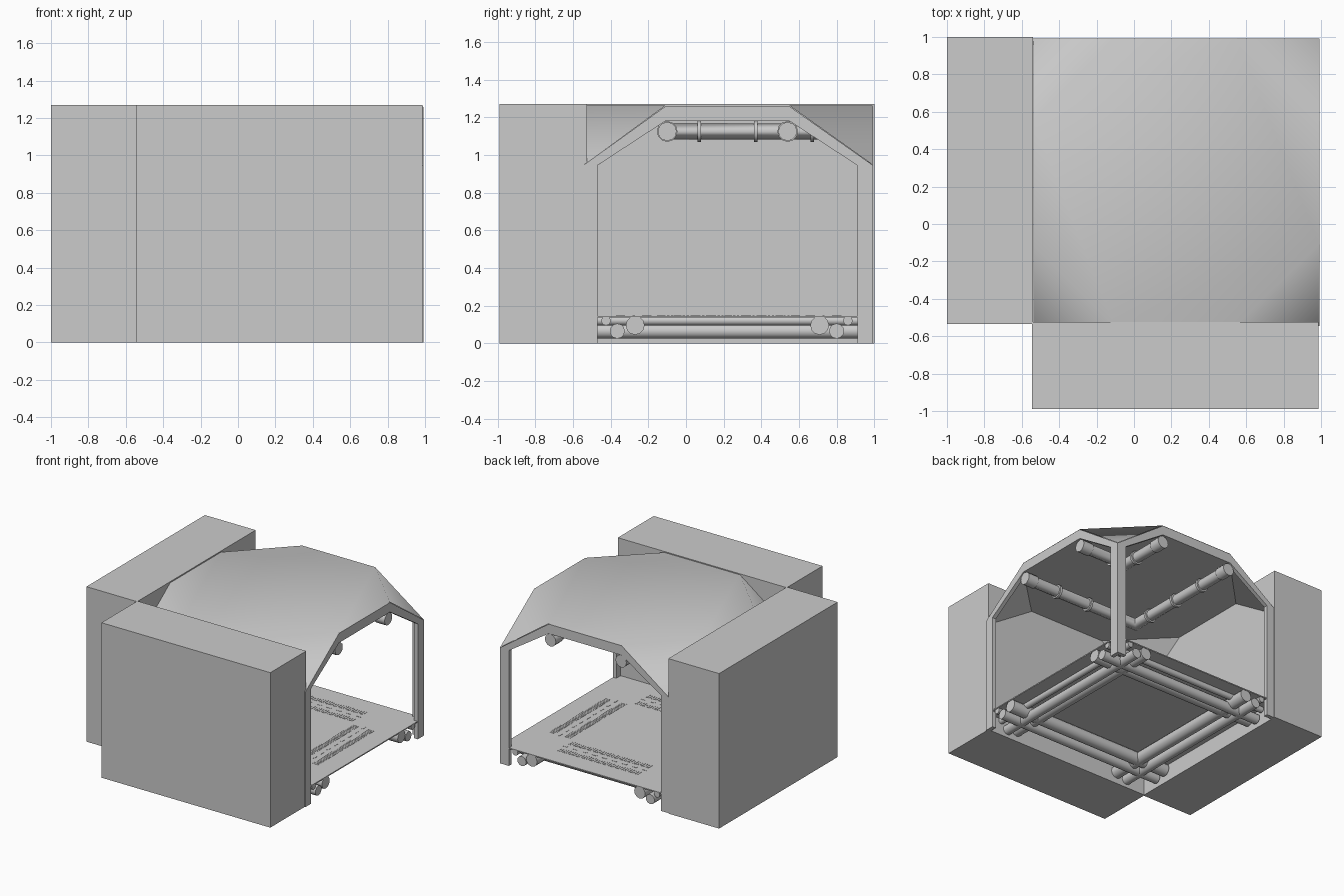
import bpy, bmesh, math

if "Cube" in bpy.data.objects:
    bpy.data.objects.remove(bpy.data.objects["Cube"])

LO, HI = -0.538, 0.99      # extent of the room in both x and y


def finish(bm, name, smooth=False):
    bmesh.ops.recalc_face_normals(bm, faces=bm.faces)
    me = bpy.data.meshes.new(name)
    bm.to_mesh(me)
    bm.free()
    ob = bpy.data.objects.new(name, me)
    bpy.context.collection.objects.link(ob)
    if smooth:
        bpy.context.view_layer.objects.active = ob
        bpy.ops.object.select_all(action='DESELECT')
        ob.select_set(True)
        bpy.ops.object.shade_smooth_by_angle(angle=math.radians(50))
    return ob


def add_box(bm, x0, x1, y0, y1, z0, z1):
    vs = bmesh.ops.create_cube(bm, size=1)['verts']
    for v in vs:
        v.co = ((x0 + x1) / 2 + v.co.x * (x1 - x0),
                (y0 + y1) / 2 + v.co.y * (y1 - y0),
                (z0 + z1) / 2 + v.co.z * (z1 - z0))


def put(u, v, z, swap):
    # the room is symmetric about its diagonal, so swapping x and y mirrors a part
    return (v, u, z) if swap else (u, v, z)


def loft(bm, rings):
    vr = [[bm.verts.new(p) for p in r] for r in rings]
    n = len(vr[0])
    for a, b in zip(vr, vr[1:]):
        for i in range(n):
            j = (i + 1) % n
            bm.faces.new((a[i], a[j], b[j], b[i]))
    bm.faces.new(vr[0])
    bm.faces.new(vr[-1])


def circle(r, n=12):
    return [(r * math.cos(2 * math.pi * i / n), r * math.sin(2 * math.pi * i / n)) for i in range(n)]


def add_straight(bm, u0, u1, v, z, r, swap):
    loft(bm, [[put(u, v + a, z + b, swap) for a, b in circle(r)] for u in (u0, u1)])


def vault(name, a, b, top, low, smooth):
    # flat octagon with four drooping corner facets
    bm = bmesh.new()
    ring = []
    for cx, cy, ax, ay in ((LO, LO, a, a), (HI, LO, b, a), (HI, HI, b, b), (LO, HI, a, b)):
        p = bm.verts.new((cx, ay, top))
        q = bm.verts.new((ax, cy, top))
        c = bm.verts.new((cx, cy, low))
        first, second = (p, q) if (cx < 0) == (cy < 0) else (q, p)
        ring += [first, second]
        bm.faces.new((first, c, second))
    bm.faces.new(ring)
    finish(bm, name, smooth)


# solid wall blocks
bm = bmesh.new()
add_box(bm, -1, -0.54, -0.535, 1.0, 0, 1.27)
finish(bm, "left_wall_block")
bm = bmesh.new()
add_box(bm, -0.545, 0.986, -0.99, -0.525, 0, 1.27)
finish(bm, "front_wall_block")

# arched opening frames on the right and back sides
outer = [(-.545, 0), (-.545, .945), (-.11, 1.258), (.55, 1.258), (.993, .945), (.993, 0)]
inner = [(-.47, 0), (-.47, .945), (-.11, 1.18), (.55, 1.18), (.91, .945), (.91, 0)]
for swap, name in ((False, "right_frame"), (True, "back_frame")):
    bm = bmesh.new()
    loft(bm, [[put(0.96, o[0], o[1], swap), put(0.993, o[0], o[1], swap),
               put(0.993, i[0], i[1], swap), put(0.96, i[0], i[1], swap)]
              for o, i in zip(outer, inner)])
    finish(bm, name)

# roof and the lower ceiling lining below it
vault("roof_shell", -.11, .55, 1.262, .949, True)
vault("ceiling_lining", -.11, .55, 1.182, .90, False)

# floor plate with clipped outer corners
bm = bmesh.new()
k = 0.05
pts = [(LO, LO), (HI - k, LO), (HI, LO + k), (HI, HI - k), (HI - k, HI), (LO + k, HI), (LO, HI - k)]
loft(bm, [[(x, y, z) for x, y in pts] for z in (0.137, 0.146)])
finish(bm, "floor_plate")

# rows of small grille bars near each floor edge
bm = bmesh.new()
for swap in (False, True):
    for side in (0, 1):
        for inset, count, ln, wd in ((0.19, 36, .012, .05), (0.26, 9, .04, .012), (0.33, 36, .012, .05)):
            v = HI - inset if side else LO + inset
            half = 0.36
            for i in range(count):
                u = 0.225 - half + 2 * half * i / (count - 1)
                a, b = (ln, wd) if not swap else (wd, ln)
                x, y, _ = put(u, v, 0, swap)
                add_box(bm, x - a / 2, x + a / 2, y - b / 2, y + b / 2, 0.139, 0.148)
finish(bm, "floor_grille_bars")

# crossing service pipes under the floor
bm = bmesh.new()
for swap in (False, True):
    for v, z, r in ((-.425, .12, .025), (-.365, .065, .04), (-.27, .095, .05),
                    (.71, .095, .05), (.80, .065, .04), (.86, .12, .025)):
        add_straight(bm, LO + .01, HI - .005, v, z, r, swap)
finish(bm, "underfloor_pipes", True)

# mitred L-shaped ceiling pipes
for c, name in ((-.10, "long_ceiling_pipe"), (.54, "short_ceiling_pipe")):
    bm = bmesh.new()
    pc = circle(.043, 8)
    loft(bm, [[(HI - .01, c + a, 1.125 + b) for a, b in pc],
              [(c + a, c + a, 1.125 + b) for a, b in pc],
              [(c + a, HI - .01, 1.125 + b) for a, b in pc]])
    finish(bm, name, True)

# collars and end sleeves on the ceiling pipes
bm = bmesh.new()
for swap in (False, True):
    for c, spots in ((-.10, (.07, .37, .67)), (.54, (.67,))):
        add_straight(bm, HI - .1, HI - .005, c, 1.125, .05, swap)
        for u in spots:
            add_straight(bm, u - .01, u + .01, c, 1.125, .055, swap)
finish(bm, "pipe_collars", True)
